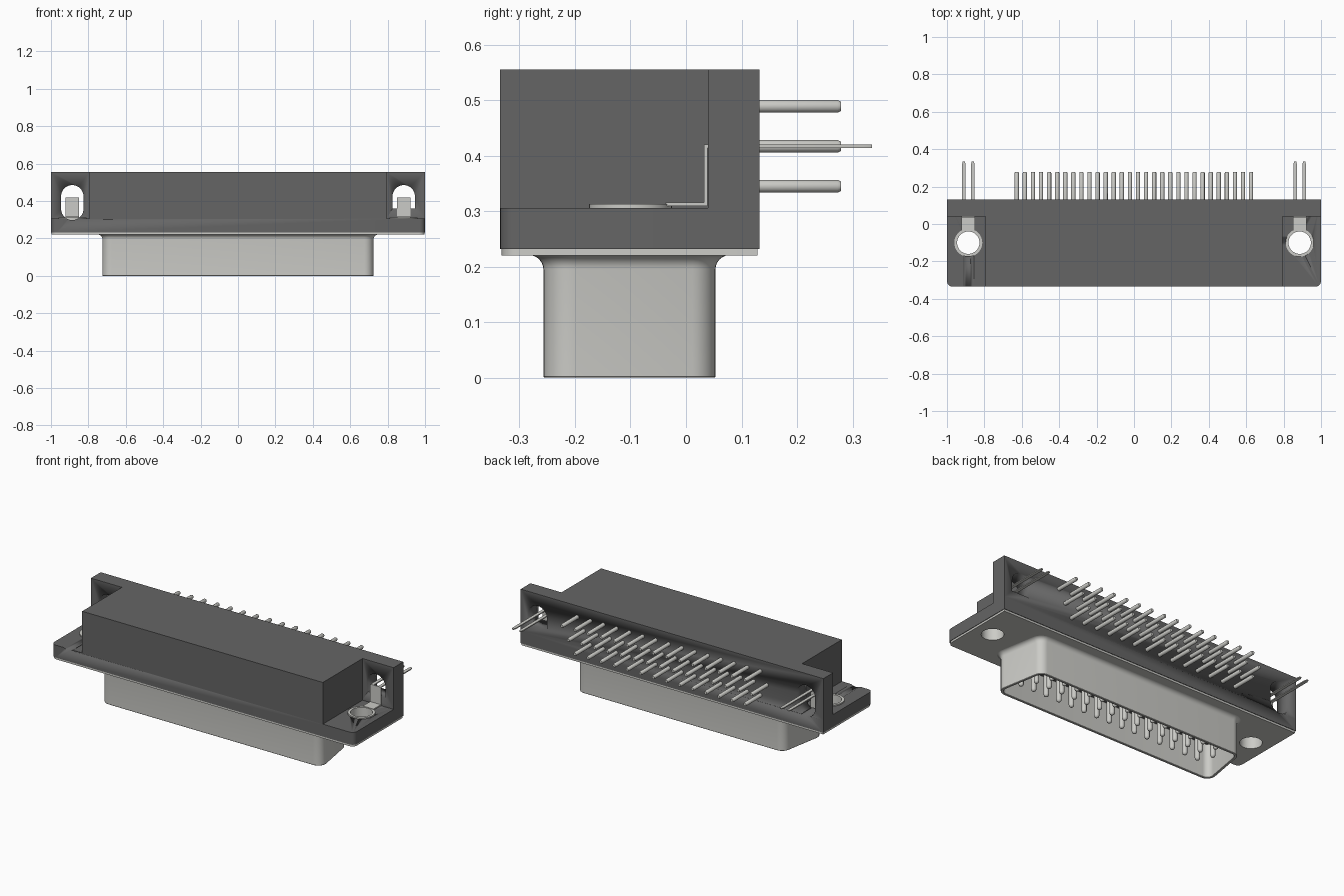
import bpy, bmesh
from math import sin, cos, tan, pi, radians

if "Cube" in bpy.data.objects:
    bpy.data.objects.remove(bpy.data.objects["Cube"])


def material(name, c):
    m = bpy.data.materials.new(name)
    m.diffuse_color = (*c, 1)
    m.use_nodes = True
    m.node_tree.nodes["Principled BSDF"].inputs["Base Color"].default_value = m.diffuse_color
    return m


PLASTIC = material("dark_plastic", (0.13, 0.13, 0.13))
METAL = material("plated_metal", (0.60, 0.60, 0.57))


def finish(name, bm, mat):
    bmesh.ops.recalc_face_normals(bm, faces=bm.faces)
    me = bpy.data.meshes.new(name)
    bm.to_mesh(me)
    bm.free()
    ob = bpy.data.objects.new(name, me)
    bpy.context.collection.objects.link(ob)
    me.materials.append(mat)
    bpy.ops.object.select_all(action='DESELECT')
    ob.select_set(True)
    bpy.context.view_layer.objects.active = ob
    bpy.ops.object.shade_smooth_by_angle(angle=radians(35))
    return ob


def loft(bm, rings, caps=True, closed=False):
    vs = [[bm.verts.new(p) for p in r] for r in rings]
    n = len(vs[0])
    pairs = list(zip(vs, vs[1:])) + ([(vs[-1], vs[0])] if closed else [])
    for a, b in pairs:
        for i in range(n):
            j = (i + 1) % n
            bm.faces.new((a[i], a[j], b[j], b[i]))
    if caps and not closed:
        bm.faces.new(vs[0])
        bm.faces.new(vs[-1])


def prism(name, outline, z0, z1, mat):
    bm = bmesh.new()
    loft(bm, [[(x, y, z) for x, y in outline] for z in (z0, z1)])
    return finish(name, bm, mat)


def box(bm, x0, x1, y0, y1, z0, z1):
    loft(bm, [[(x0, y0, z), (x1, y0, z), (x1, y1, z), (x0, y1, z)] for z in (z0, z1)])


def circle(cx, cy, r, n=32):
    return [(cx + r * cos(2 * pi * i / n), cy + r * sin(2 * pi * i / n)) for i in range(n)]


def cut(ob, cutter):
    bpy.context.view_layer.objects.active = ob
    mod = ob.modifiers.new("cut", 'BOOLEAN')
    mod.operation, mod.solver, mod.object = 'DIFFERENCE', 'EXACT', cutter
    bpy.ops.object.modifier_apply(modifier=mod.name)


def remove(ob):
    bpy.data.objects.remove(ob, do_unlink=True)


# D-shaped outline, wide side to the front; off grows or shrinks it
R, Y0, Y1, HALF = 0.05, -0.257, 0.053, 0.725


def d_ring(off, z):
    cb = HALF - R
    ct = cb - (Y1 - Y0 - 2 * R) * tan(radians(10))
    pts = []
    for cx, cy, a0, a1 in ((ct, Y1 - R, 10, 90), (-ct, Y1 - R, 90, 170),
                           (-cb, Y0 + R, 170, 270), (cb, Y0 + R, 270, 370)):
        for i in range(9):
            a = radians(a0 + (a1 - a0) * i / 8)
            pts.append((cx + (R + off) * cos(a), cy + (R + off) * sin(a), z))
    return pts


# Flange outline with rounded front corners
def flange_outline(inset=0.0):
    X, F, B, r = 1 - inset, -0.335 + inset, 0.132 - inset, 0.03
    pts = [(X, B), (-X, B)]
    for cx, a0 in ((-X + r, 180), (X - r, 270)):
        for i in range(7):
            a = radians(a0 + 15 * i)
            pts.append((cx + r * cos(a), F + r + r * sin(a)))
    return pts


flange = prism("flange", flange_outline(), 0.232, 0.306, PLASTIC)
plate = prism("front_plate", flange_outline(0.003), 0.22, 0.232, METAL)

# Housing: centre block plus full width rear wall
half = [(0.795, -0.335), (0.795, 0.04), (1, 0.04), (1, 0.132)]
housing = prism("housing", half + [(-x, y) for x, y in reversed(half)], 0.306, 0.555, PLASTIC)

HX, HY = 0.886, -0.10
for s in (-1, 1):
    # Screw holes through flange and plate
    for ob, r in ((flange, 0.07), (plate, 0.06)):
        c = prism("hole_cutter", circle(s * HX, HY, r), 0.1, 0.4, PLASTIC)
        cut(ob, c)
        remove(c)
    # Arched slot through the rear wall: round-ended on the left, flat on the right
    arch = [(s * HX + 0.06 * cos(pi * i / 16), 0.425 + 0.06 * sin(pi * i / 16)) for i in range(17)]
    if s < 0:
        arch += [(s * HX - 0.06 * cos(pi * i / 16), 0.358 - 0.06 * sin(pi * i / 16)) for i in range(17)]
    else:
        arch += [(s * HX - 0.06, 0.36), (s * HX + 0.06, 0.36)]
    bm = bmesh.new()
    loft(bm, [[(x, y, z) for x, z in arch] for y in (-0.5, 0.3)])
    c = finish("slot_cutter", bm, PLASTIC)
    cut(housing, c)
    if s < 0:
        cut(flange, c)
    remove(c)

    # Metal bushing in the screw hole
    side = "left" if s < 0 else "right"
    bm = bmesh.new()
    loft(bm, [[(x, y, z) for x, y in circle(s * HX, HY, r)] for r, z in
              ((0.06, 0.221), (0.06, 0.313), (0.075, 0.313), (0.075, 0.306),
               (0.07, 0.306), (0.07, 0.221))], closed=True)
    finish(side + "_bushing", bm, METAL)

    # Board lock: bent tab and two prongs
    bm = bmesh.new()
    x = s * HX
    box(bm, x - 0.035, x + 0.035, -0.037, 0.039, 0.309, 0.316)
    box(bm, x - 0.035, x + 0.035, 0.032, 0.039, 0.316, 0.42)
    for d in (-0.024, 0.024):
        loft(bm, [[(x + d - w, y, z0), (x + d + w, y, z0), (x + d + w, y, z1), (x + d - w, y, z1)]
                  for y, w, z0, z1 in ((0.039, 0.0095, 0.414, 0.42), (0.32, 0.0095, 0.414, 0.42),
                                       (0.335, 0.005, 0.414, 0.42))])
    finish(side + "_board_lock", bm, METAL)

# Drawn shell with flared root, hollow inside
bm = bmesh.new()
rings = []
for i in range(7):
    a = pi / 2 * i / 6
    rings.append(d_ring(0.026 * (1 - sin(a)), 0.195 + 0.026 * cos(a)))
rings += [d_ring(0, 0.002), d_ring(-0.002, 0), d_ring(-0.013, 0),
          d_ring(-0.015, 0.002), d_ring(-0.015, 0.221)]
loft(bm, rings, caps=False)
finish("shell", bm, METAL)

# Insulator floor inside the shell
bm = bmesh.new()
loft(bm, [d_ring(-0.0155, 0.2), d_ring(-0.0155, 0.232)])
finish("insulator", bm, PLASTIC)

# Three staggered rows: contacts in the shell and solder tails out of the back
P = 0.0864
contacts, tails = bmesh.new(), bmesh.new()
for y, z, x0, n in ((-0.177, 0.489, 0.626, 15), (-0.102, 0.417, 0.583, 15), (-0.027, 0.345, 0.540, 14)):
    for i in range(n):
        x = x0 - P * i
        loft(contacts, [[(a, b, h) for a, b in circle(x, y, r, 12)] for r, h in
                        ((0.0145, 0.205), (0.0145, 0.05), (0.011, 0.041), (0.005, 0.037))])
        loft(tails, [[(a, d, b) for a, b in circle(x, z, r, 12)] for r, d in
                     ((0.0115, 0.12), (0.0115, 0.273), (0.0085, 0.279))])
finish("contact_pins", contacts, METAL)
finish("solder_tails", tails, METAL)
